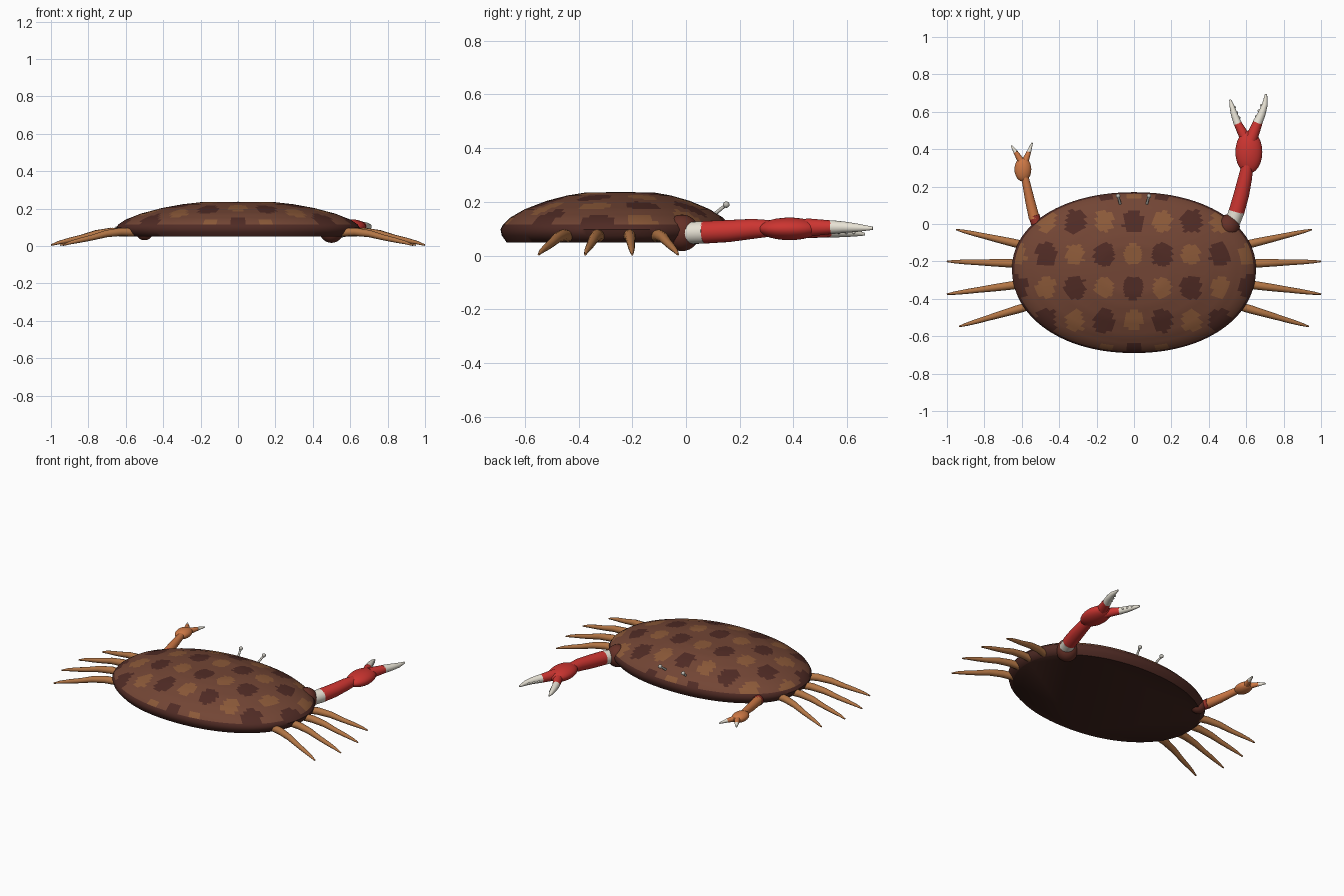
import bpy, bmesh, math
from mathutils import Vector

if "Cube" in bpy.data.objects:
    bpy.data.objects.remove(bpy.data.objects["Cube"])


def material(name, rgb):
    m = bpy.data.materials.new(name)
    m.diffuse_color = (*rgb, 1)
    m.use_nodes = True
    m.node_tree.nodes["Principled BSDF"].inputs["Base Color"].default_value = m.diffuse_color
    return m


BROWN = material("brown", (.17, .06, .035))
DARK = material("dark brown", (.08, .024, .018))
LIGHT = material("light brown", (.26, .10, .04))
UNDER = material("underside", (.05, .017, .012))
JOINT = material("joint", (.13, .03, .02))
RED = material("red", (.60, .035, .03))
MAROON = material("maroon", (.35, .035, .025))
ORANGE = material("orange", (.62, .19, .06))
LEG = material("leg", (.45, .18, .06))
WHITE = material("ivory", (.80, .76, .66))
GREY = material("stalk", (.55, .53, .48))


def finish(name, bm, *mats, angle=50):
    bmesh.ops.recalc_face_normals(bm, faces=bm.faces)
    me = bpy.data.meshes.new(name)
    bm.to_mesh(me)
    bm.free()
    for m in mats:
        me.materials.append(m)
    ob = bpy.data.objects.new(name, me)
    bpy.context.collection.objects.link(ob)
    bpy.context.view_layer.objects.active = ob
    ob.select_set(True)
    bpy.ops.object.shade_smooth_by_angle(angle=math.radians(angle))
    ob.select_set(False)
    return ob


def tube(name, pts, radii, mat, sides=16):
    """Tapered round limb through the given points."""
    pts = [Vector(p) for p in pts]
    bm = bmesh.new()
    rings = []
    for i, p in enumerate(pts):
        t = (pts[min(i + 1, len(pts) - 1)] - pts[max(i - 1, 0)]).normalized()
        u = t.cross(Vector((0, 0, 1))).normalized()
        v = u.cross(t)
        rings.append([bm.verts.new(p + radii[i] * (u * math.cos(a) + v * math.sin(a)))
                      for a in (2 * math.pi * k / sides for k in range(sides))])
    for a, b in zip(rings, rings[1:]):
        for k in range(sides):
            n = (k + 1) % sides
            bm.faces.new((a[k], a[n], b[n], b[k]))
    bm.faces.new(rings[0])
    bm.faces.new(rings[-1])
    return finish(name, bm, mat)


def ball(name, loc, scale, mat, turn=0):
    bm = bmesh.new()
    bmesh.ops.create_uvsphere(bm, u_segments=24, v_segments=14, radius=1)
    ob = finish(name, bm, mat)
    ob.location, ob.scale, ob.rotation_euler = loc, scale, (0, 0, turn)
    return ob


# Shell: domed oval with a flat underside and a blotchy top
PROFILE = [(0, .237), (.3, .235), (.45, .224), (.62, .204), (.8, .173), (.92, .142),
           (.98, .116), (1, .098), (.99, .075), (.95, .05)]
CY, SEGS = -.24, 112


def rim(a):
    c, s = math.cos(a), math.sin(a)
    e = 2 / 2.1
    return (.652 * math.copysign(abs(c) ** e, c),
            (.41 if s > 0 else .45) * math.copysign(abs(s) ** e, s))


def shell():
    bm = bmesh.new()
    stations = []
    for (r0, z0), (r1, z1) in zip(PROFILE, PROFILE[1:]):
        n = max(1, round(abs(r1 - r0) / .035))
        stations += [(r0 + (r1 - r0) * k / n, z0 + (z1 - z0) * k / n) for k in range(n)]
    stations = stations[1:] + [PROFILE[-1]]
    outline = [rim(2 * math.pi * k / SEGS) for k in range(SEGS)]
    rings = [[bm.verts.new((x * r, CY + y * r, z)) for x, y in outline] for r, z in stations]
    top = bm.verts.new((0, CY, PROFILE[0][1]))
    for k in range(SEGS):
        bm.faces.new((top, rings[0][k], rings[0][(k + 1) % SEGS]))
    for a, b in zip(rings, rings[1:]):
        for k in range(SEGS):
            n = (k + 1) % SEGS
            bm.faces.new((a[k], b[k], b[n], a[n]))
    bottom = bm.faces.new(rings[-1])
    for f in bm.faces:
        c = f.calc_center_median()
        spot = math.cos((c.x + .005) * 2 * math.pi / .31) * math.cos((c.y + .34) * 2 * math.pi / .354)
        if c.z > .11:
            f.material_index = 1 if spot > .45 else 2 if spot < -.55 else 0
        else:
            f.material_index = 1
    bottom.material_index = 3
    finish("shell", bm, BROWN, DARK, LIGHT, UNDER)


shell()

# Walking legs: four per side
LEGS = [((.57, -.118), (.95, -.03)), ((.60, -.212), (1, -.2)),
        ((.59, -.32), (1, -.375)), ((.55, -.435), (.935, -.548))]
for side, s in (("right", 1), ("left", -1)):
    for i, ((x0, y0), (x1, y1)) in enumerate(LEGS):
        path = [(s * (x0 + (x1 - x0) * t), y0 + (y1 - y0) * t + bow, z)
                for t, z, bow in ((0, .073, 0), (.2, .076, 0), (.4, .066, 0), (.6, .045, 0),
                                  (.75, .032, 0), (.9, .018, 0), (1, .005, 0))]
        tube(f"{side}_leg_{i + 1}", path, [.022, .022, .019, .015, .013, .009, .004], LEG, 12)

# Large right claw
ball("right_shoulder", (.5, -.015, .085), (.066, .066, .068), JOINT)
tube("right_cuff", [(.515, -.02, .083), (.55, .07, .087)], [.04, .042], WHITE, 24)
tube("right_arm", [(.548, .065, .087), (.575, .16, .092), (.595, .25, .1), (.607, .32, .102)],
     [.042, .041, .037, .03], RED, 24)
ball("right_palm", (.614, .385, .1), (.072, .115, .042), RED)
tube("right_inner_finger_base", [(.6, .45, .095), (.553, .54, .09)], [.03, .021], RED)
tube("right_inner_finger", [(.555, .535, .09), (.535, .59, .087), (.522, .635, .084), (.514, .665, .08)],
     [.022, .018, .012, .005], WHITE)
tube("right_outer_finger_base", [(.625, .45, .105), (.663, .545, .106)], [.034, .025], RED)
tube("right_outer_finger", [(.66, .54, .106), (.683, .59, .106), (.7, .64, .104), (.706, .695, .102)],
     [.026, .021, .015, .006], WHITE)
for i in range(3):
    ball(f"right_tooth_{i + 1}", (.654 + i * .013, .575 + i * .03, .102), (.007, .007, .007), WHITE)
    ball(f"right_inner_tooth_{i + 1}", (.563 - i * .012, .568 + i * .028, .087), (.006, .006, .006), WHITE)

# Small left claw
ball("left_shoulder", (-.5, -.01, .075), (.046, .046, .044), JOINT)
tube("left_cuff", [(-.515, -.02, .08), (-.535, .045, .085)], [.028, .03], MAROON, 20)
tube("left_arm", [(-.533, .03, .085), (-.555, .12, .09), (-.583, .25, .1)], [.029, .026, .02], ORANGE, 20)
ball("left_palm", (-.594, .292, .1), (.045, .065, .03), ORANGE)
for side, base, mid, tip in (("outer", (-.603, .335, .1), (-.633, .385, .1), (-.656, .42, .098)),
                             ("inner", (-.582, .335, .1), (-.562, .385, .1), (-.544, .435, .098))):
    tube(f"left_{side}_finger_base", [base, mid], [.019, .012], ORANGE)
    tube(f"left_{side}_finger", [mid, tip], [.012, .004], WHITE)

# Eye stalks
for side, x0, x1 in (("left", -.072, -.085), ("right", .067, .08)):
    tube(f"{side}_eye_stalk", [(x0, .1, .15), (x1, .15, .19)], [.007, .006], GREY, 10)
    ball(f"{side}_eye", (x1, .15, .19), (.012, .012, .012), GREY)
